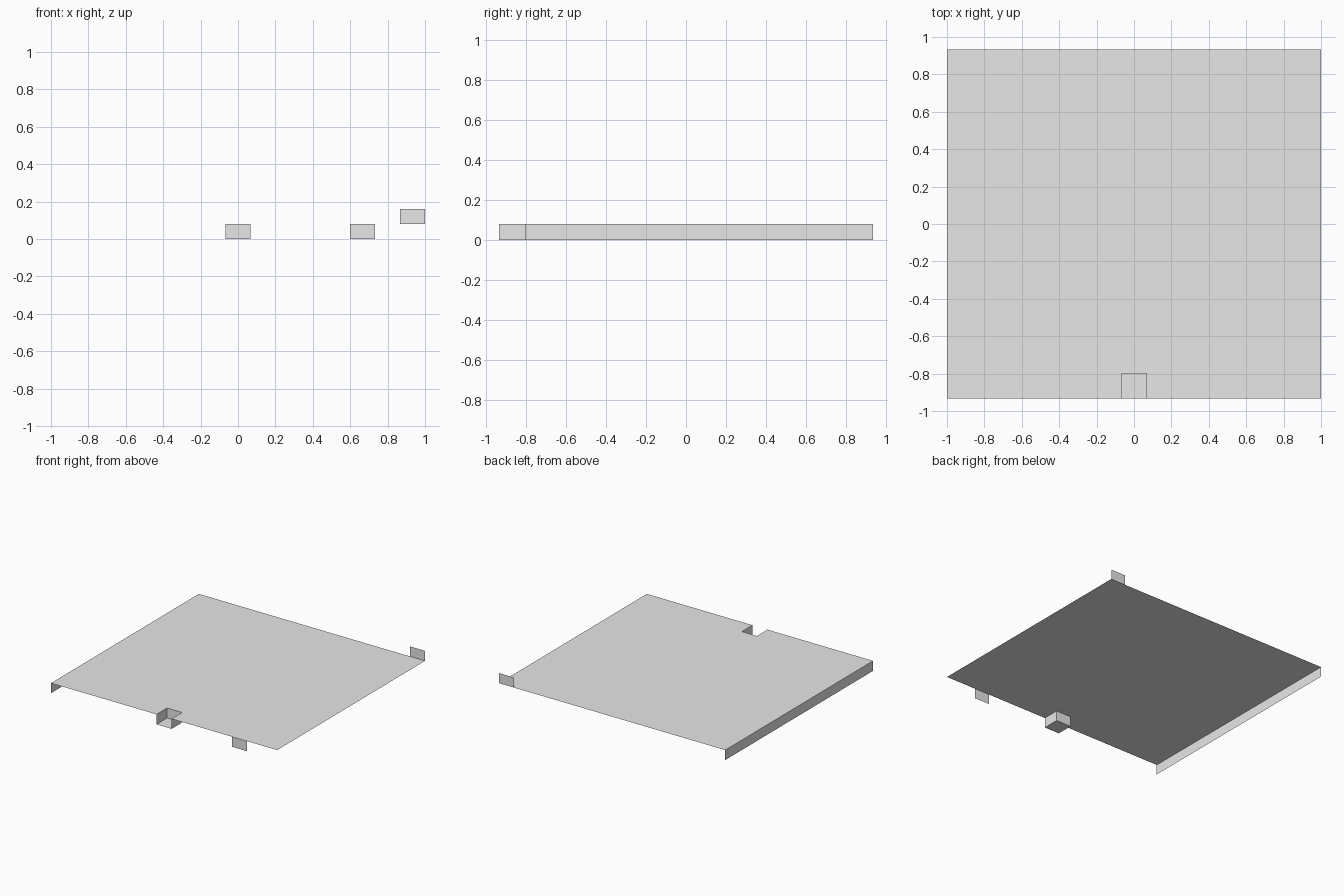
import bpy

cube = bpy.data.objects.get("Cube")
if cube:
    bpy.data.objects.remove(cube, do_unlink=True)

U = 2 / 15            # module width shared by tabs and notch
H = 0.08              # wall and tab height
W, D = 1.0, 7 * U     # half width and half depth
N = U / 2             # half width of the notch
IN = U - D            # inner edge of the notch

mat = bpy.data.materials.new("light grey")
mat.use_nodes = True
grey = (0.8, 0.8, 0.8, 1)
mat.diffuse_color = grey
mat.node_tree.nodes["Principled BSDF"].inputs["Base Color"].default_value = grey


def sheet(name, *faces):
    """Thin open sheet made from a few polygons."""
    verts = [p for f in faces for p in f]
    index, start = [], 0
    for f in faces:
        index.append(range(start, start + len(f)))
        start += len(f)
    mesh = bpy.data.meshes.new(name)
    mesh.from_pydata(verts, [], [list(i) for i in index])
    mesh.materials.append(mat)
    obj = bpy.data.objects.new(name, mesh)
    bpy.context.collection.objects.link(obj)
    return obj


def wall(a, b, z=0.0):
    """Upright rectangle standing between two plan points."""
    return [(*a, z), (*b, z), (*b, z + H), (*a, z + H)]


# Main plate with a square notch in the front edge
outline = [(-W, -D), (-N, -D), (-N, IN), (N, IN), (N, -D), (W, -D), (W, D), (-W, D)]
sheet("plate", [(x, y, H) for x, y in outline])

# Full-length wall below one side edge
sheet("side_wall", wall((-W, D), (-W, -D)))

# Small tabs: one hanging at the front, one standing at the back corner
sheet("front_tab", wall((W - 3 * U, -D), (W - 2 * U, -D)))
sheet("back_tab", wall((W, D), (W - U, D), H))

# Pocket under the notch, open at the front and top
sheet("pocket",
      wall((-N, IN), (-N, -D)),
      wall((N, -D), (N, IN)),
      wall((N, IN), (-N, IN)),
      [(-N, -D, 0), (-N, IN, 0), (N, IN, 0), (N, -D, 0)])
